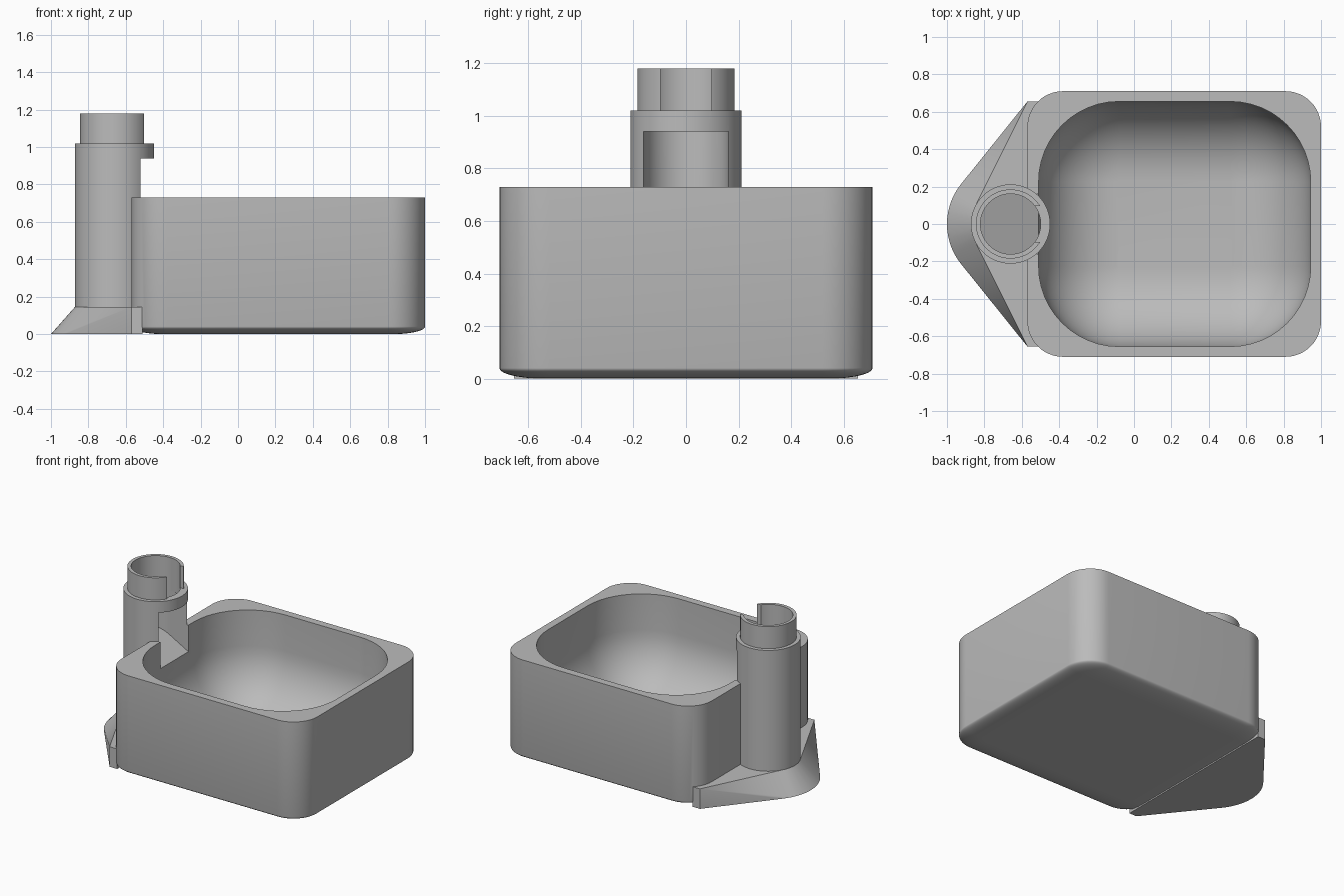
import bpy, bmesh
from math import sin, cos, pi

cube = bpy.data.objects.get("Cube")
if cube:
    bpy.data.objects.remove(cube)

grey = bpy.data.materials.new("plain grey")
grey.use_nodes = True
grey.diffuse_color = (0.5, 0.5, 0.5, 1)
grey.node_tree.nodes["Principled BSDF"].inputs["Base Color"].default_value = (0.5, 0.5, 0.5, 1)

TX = -0.66  # tower axis


def add(name, bm):
    bmesh.ops.recalc_face_normals(bm, faces=bm.faces)
    mesh = bpy.data.meshes.new(name)
    bm.to_mesh(mesh)
    bm.free()
    mesh.materials.append(grey)
    obj = bpy.data.objects.new(name, mesh)
    bpy.context.collection.objects.link(obj)
    return obj


def loft(name, rings):
    """Skin a stack of equal point rings and cap both ends."""
    bm = bmesh.new()
    loops = [[bm.verts.new(p) for p in ring] for ring in rings]
    n = len(loops[0])
    for a, b in zip(loops, loops[1:]):
        for i in range(n):
            j = (i + 1) % n
            bm.faces.new((a[i], a[j], b[j], b[i]))
    bm.faces.new(loops[0])
    bm.faces.new(loops[-1])
    return add(name, bm)


def circle(r, z, n=64):
    return [(TX + r * cos(2 * pi * i / n), r * sin(2 * pi * i / n), z) for i in range(n)]


def rounded_rect(x0, x1, y, r, inset, z, n=12):
    pts = []
    for q, (cx, cy) in enumerate([(x1 - r, y - r), (x0 + r, y - r),
                                  (x0 + r, r - y), (x1 - r, r - y)]):
        for i in range(n + 1):
            a = pi / 2 * (q + i / n)
            pts.append((cx + (r - inset) * cos(a), cy + (r - inset) * sin(a), z))
    return pts


def tub(name, x0, x1, y, r, z0, z1, across, up, steps=12):
    """Rounded box whose lower edge is an elliptical fillet."""
    rings = []
    for i in range(steps + 1):
        a = pi / 2 * i / steps
        rings.append(rounded_rect(x0, x1, y, r, across * (1 - sin(a)), z0 + up * (1 - cos(a))))
    rings.append(rounded_rect(x0, x1, y, r, 0, z1))
    return loft(name, rings)


def box(name, x0, x1, y, z0, z1):
    return loft(name, [[(x0, -y, z), (x1, -y, z), (x1, y, z), (x0, y, z)] for z in (z0, z1)])


def combine(target, tool, operation):
    mod = target.modifiers.new(tool.name, 'BOOLEAN')
    mod.operation, mod.solver, mod.object = operation, 'EXACT', tool
    bpy.context.view_layer.objects.active = target
    bpy.ops.object.modifier_apply(modifier=mod.name)
    bpy.data.objects.remove(tool)


# Outer basin block
basin = tub("basin_with_filler_tower", -0.57, 1, 0.71, 0.19, 0, 0.73, 0.17, 0.04)

# Tapered foot: hull of a cone base and a cross bar
bm = bmesh.new()
points = [p for p in circle(0.34, 0) + circle(0.212, 0.145) if p[0] < -0.52]
points += [(x, y, z) for x in (-0.57, -0.51) for y in (-0.655, 0.655) for z in (0, 0.145)]
for p in points:
    bm.verts.new(p)
hull = bmesh.ops.convex_hull(bm, input=bm.verts)
bmesh.ops.delete(bm, geom=[v for v in bm.verts if not v.link_faces], context='VERTS')
foot = add("foot", bm)

# Tower with its narrower neck
tower = loft("tower", [circle(0.212, 0.06), circle(0.212, 1.02),
                       circle(0.185, 1.02), circle(0.185, 1.18)])
combine(basin, foot, 'UNION')
combine(basin, tower, 'UNION')

# Bowl hollow, also trimming the tower flush just above the rim
combine(basin, tub("bowl", -0.51, 0.945, 0.655, 0.43, 0.05, 0.82, 0.42, 0.42), 'DIFFERENCE')

# Tube bore and spout window sharing a sloped floor
half = [(0.161 * cos(pi / 2 + pi * i / 32), 0.161 * sin(pi / 2 + pi * i / 32)) for i in range(33)]
outline = half + [(0.165, -0.161), (0.3, -0.161), (0.3, 0.161), (0.165, 0.161)]
floor = [(TX + x, y, 0.62 - 0.55 * min(x, 0.165)) for x, y in outline]
combine(basin, loft("spout", [floor, [(x, y, 0.94) for x, y, z in floor]]), 'DIFFERENCE')
combine(basin, loft("bore", [circle(0.161, 0.9), circle(0.161, 1.3)]), 'DIFFERENCE')

# Slot in the neck
combine(basin, box("neck_slot", TX + 0.05, -0.3, 0.097, 1.02, 1.3), 'DIFFERENCE')

# Smooth curved walls, keep edges crisp
bpy.ops.object.select_all(action='DESELECT')
basin.select_set(True)
bpy.context.view_layer.objects.active = basin
bpy.ops.object.shade_smooth_by_angle(angle=0.5)
